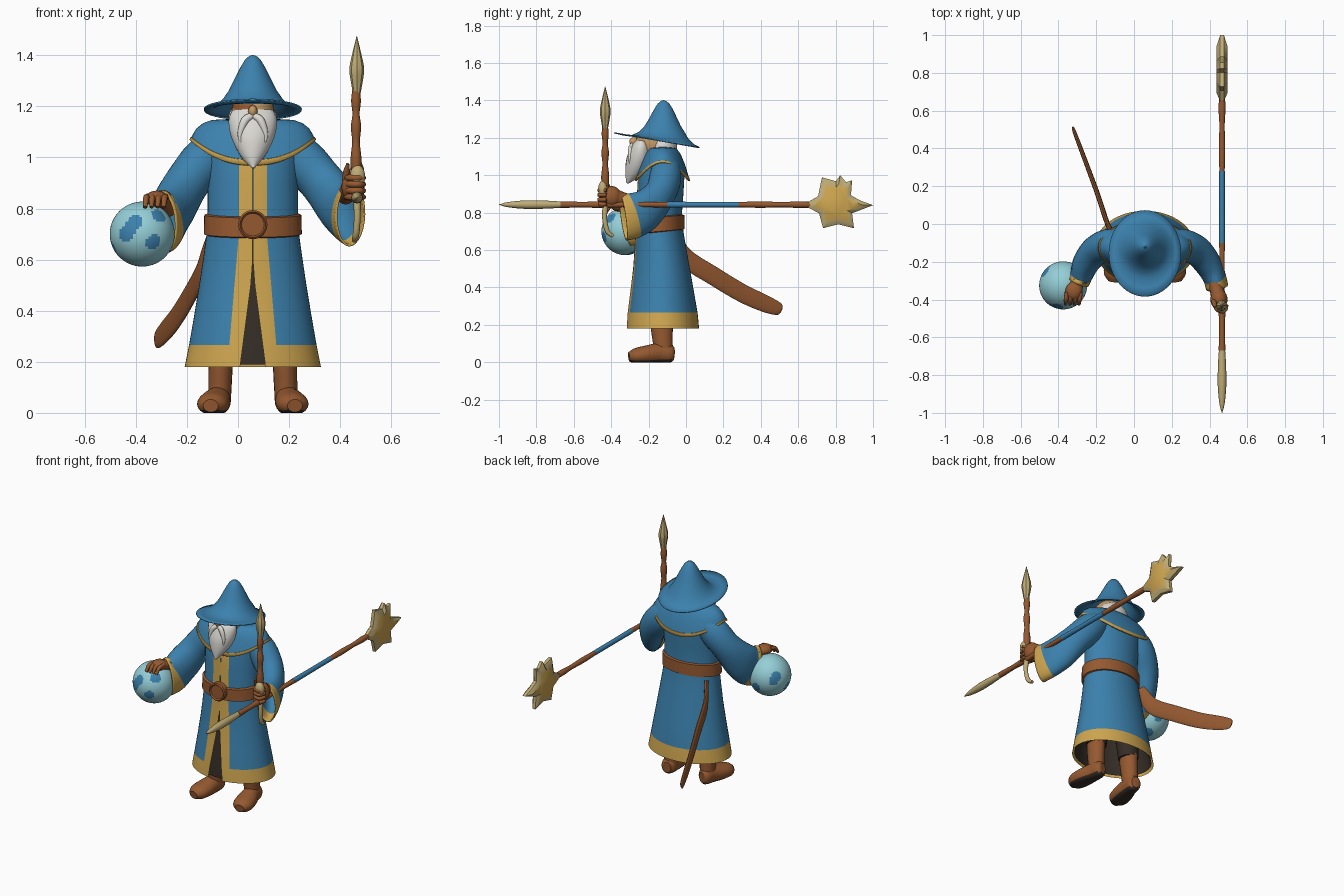
import bpy, bmesh, math
from mathutils import Vector, Matrix
from math import sin, cos, pi, asin

CX = 0.058  # mirror axis of the figure


def mat(name, r, g, b):
    m = bpy.data.materials.new(name)
    m.diffuse_color = (r, g, b, 1)
    return m


BLUE = mat("blue cloth", .045, .22, .42)
GOLD = mat("gold trim", .62, .38, .08)
BROWN = mat("brown leather", .30, .10, .03)
TAN = mat("pale tan", .52, .41, .18)
DARK = mat("dark cloth", .035, .026, .02)
WHITE = mat("white hair", .72, .70, .66)
CYAN = mat("pale cyan", .30, .62, .68)
SKIN = mat("skin", .55, .32, .13)


def finish(name, bm, mats):
    bmesh.ops.recalc_face_normals(bm, faces=bm.faces)
    me = bpy.data.meshes.new(name)
    bm.to_mesh(me)
    bm.free()
    for m in mats:
        me.materials.append(m)
    ob = bpy.data.objects.new(name, me)
    bpy.context.collection.objects.link(ob)
    return ob


def loft(name, rings, mats, rule=None, closed=True, caps=False, cap_mat=0, thick=0):
    bm = bmesh.new()
    vs = [[bm.verts.new(p) for p in r] for r in rings]
    n = len(rings[0])
    for i in range(len(rings) - 1):
        for j in range(n if closed else n - 1):
            k = (j + 1) % n
            f = bm.faces.new((vs[i][j], vs[i][k], vs[i + 1][k], vs[i + 1][j]))
            f.material_index = rule(i, j) if rule else 0
    if caps:
        for r in (vs[0], vs[-1]):
            bm.faces.new(r).material_index = cap_mat
    ob = finish(name, bm, mats)
    if thick:
        s = ob.modifiers.new("thickness", "SOLIDIFY")
        s.thickness = thick
    return ob


def smooth_path(pts, steps=4):
    P = [Vector(p) for p in pts]
    P = [P[0] * 2 - P[1]] + P + [P[-1] * 2 - P[-2]]
    out = []
    for i in range(1, len(P) - 2):
        a, b, c, d = P[i - 1:i + 3]
        for s in range(steps):
            t = s / steps
            out.append(b + (c - a) * (t / 2) + (a * 2 - b * 5 + c * 4 - d) * (t * t / 2)
                       + (b * 3 - a - c * 3 + d) * (t ** 3 / 2))
    return out + [P[-2]]


def tube(name, pts, mats, ref=(0, 0, 1), n=20, rule=None, caps=True, thick=0):
    """pts: (x, y, z, side radius, up radius)"""
    S = smooth_path(pts)
    C = [Vector(s[:3]) for s in S]
    rings = []
    for i, s in enumerate(S):
        t = (C[min(i + 1, len(C) - 1)] - C[max(i - 1, 0)]).normalized()
        side = t.cross(Vector(ref)).normalized()
        up = side.cross(t)
        a, b = max(s[3], .001), max(s[4], .001)
        rings.append([C[i] + side * a * cos(2 * pi * j / n) + up * b * sin(2 * pi * j / n)
                      for j in range(n)])
    return loft(name, rings, mats, rule, True, caps, 0, thick)


def ball(name, loc, scale, mats, rule=None, u=24, v=16):
    bm = bmesh.new()
    bmesh.ops.create_uvsphere(bm, u_segments=u, v_segments=v, radius=1)
    if rule:
        for f in bm.faces:
            f.material_index = rule(f.calc_center_median().normalized())
    bm.transform(Matrix.Translation(loc) @ Matrix.Diagonal((*scale, 1)))
    return finish(name, bm, mats)


def oval(cy, rx, ry, z, n=48):
    """ring around the body; z may depend on the angle from the front"""
    zf = z if callable(z) else (lambda a: z)
    A = [2 * pi * j / n for j in range(n)]
    return [(CX + rx * sin(a), cy - ry * cos(a), zf(a)) for a in A]


# Robe: open front below the belt, gold hem and front strips
prof = [(.18, -.125, .267, .195), (.265, -.126, .25, .188), (.38, -.128, .23, .17),
        (.5, -.131, .21, .152), (.6, -.136, .195, .139), (.70, -.142, .181, .128),
        (.79, -.144, .177, .122), (.9, -.138, .177, .124), (1.0, -.132, .182, .124),
        (1.07, -.125, .19, .115), (1.13, -.125, .14, .08)]
rings = []
for z, cy, rx, ry in prof:
    gap = max(.0005, .05 * (.56 - z) / .38)
    strip = .055 + max(0, .7 - z) * .085
    a0, a1 = asin(gap / rx), asin(strip / rx)
    half = [a0, (a0 + a1) / 2] + [a1 + (pi - a1) * k / 20 for k in range(21)]
    ang = half + [2 * pi - a for a in half[-2::-1]]
    rings.append([(CX + rx * sin(a), cy - ry * cos(a), z) for a in ang])
last = len(rings[0]) - 2
loft("robe", rings, [BLUE, GOLD],
     lambda i, j: 1 if i == 0 or j < 2 or j > last - 2 else 0, closed=False)
loft("robe_lining", [oval(cy, rx * .95, ry * .94, max(z, .19)) for z, cy, rx, ry in prof[:6]], [DARK])

# Belt and buckle
def sag(z):
    return lambda a: z - .012 * cos(a)
loft("belt", [oval(-.145, .178, .122, sag(.695)), oval(-.145, .192, .137, sag(.70)),
              oval(-.145, .190, .136, sag(.775)), oval(-.145, .176, .120, sag(.78))], [BROWN])
loft("buckle", [[(CX + r * cos(2 * pi * j / 32), y, .737 + r * sin(2 * pi * j / 32)) for j in range(32)]
                for r, y in ((.055, -.25), (.057, -.298), (.05, -.304), (.044, -.296))],
     [BROWN], caps=True)

# Shoulder mantle with gold edge
def drape(f):
    return lambda a: 1.15 + (.97 + .1 * abs(sin(a)) ** 2.3 - 1.15) * f
loft("mantle", [oval(-.125, rx, ry, drape(f)) for f, rx, ry in
                ((0, .1, .05), (.04, .16, .075), (.2, .195, .096), (.45, .22, .115),
                 (.7, .233, .13), (.88, .24, .139), (.885, .243, .142), (1, .249, .147))],
     [BLUE, GOLD], lambda i, j: 1 if i >= 5 else 0, thick=.008)

# Sleeves with gold cuffs
def sleeve(name, pts):
    total = (len(pts) - 1) * 4
    tube(name, pts, [BLUE, GOLD], n=28, caps=False, thick=.008,
         rule=lambda i, j: 1 if i >= total - 4 else 0)
sleeve("right_sleeve", [(.17, -.11, 1.07, .07, .07), (.25, -.11, .99, .085, .09), (.33, -.14, .90, .08, .09),
                        (.39, -.21, .82, .072, .11), (.425, -.28, .785, .062, .122), (.44, -.335, .775, .06, .125)])
sleeve("left_sleeve", [(-.055, -.11, 1.07, .07, .07), (-.13, -.11, .99, .085, .09), (-.20, -.14, .90, .08, .09),
                       (-.25, -.2, .81, .072, .11), (-.275, -.26, .755, .062, .12), (-.295, -.305, .745, .06, .125)])

# Boots and trouser legs, mirrored
for side, m in (("left", 1), ("right", -1)):
    def X(x):
        return x if m == 1 else 2 * CX - x
    tube(side + "_leg", [(X(-.065), -.13, .23, .06, .06), (X(-.045), -.13, .45, .07, .08),
                         (X(-.02), -.13, .69, .08, .09)], [DARK], ref=(0, 1, 0))
    tube(side + "_boot_shaft", [(X(-.068), -.13, .29, .052, .062), (X(-.068), -.13, .2, .048, .06),
                                (X(-.07), -.125, .12, .046, .054), (X(-.072), -.12, .05, .044, .05)],
         [BROWN], ref=(0, 1, 0))
    foot = tube(side + "_boot_foot", [(X(-.068), -.066, .045, .025, .035), (X(-.072), -.085, .046, .043, .05),
                                      (X(-.078), -.14, .048, .05, .056), (X(-.092), -.21, .04, .062, .05),
                                      (X(-.102), -.27, .033, .058, .042), (X(-.107), -.305, .028, .03, .025)],
                [BROWN, DARK])
    for v in foot.data.vertices:
        v.co.z = max(v.co.z, .02 if v.co.z > .02 else 0)
    for p in foot.data.polygons:
        p.material_index = 1 if p.center.z < .014 else 0

# Head, hair, beard
ball("head", (CX, -.17, 1.17), (.085, .1, .1), [SKIN, BROWN],
     lambda d: 1 if d.x < 0 and d.z > .15 else 0)
ball("nose", (CX, -.278, 1.18), (.018, .025, .025), [SKIN])
ball("hair", (CX, -.125, 1.15), (.096, .078, .085), [WHITE])
tube("beard", [(CX, -.235, 1.185, .08, .03), (CX, -.24, 1.15, .094, .052), (CX, -.25, 1.1, .09, .062),
               (CX, -.268, 1.05, .072, .058), (CX, -.292, 1.0, .042, .036), (CX + .002, -.315, .958, .004, .006)],
     [WHITE], ref=(0, 1, 0))
for s in (-1, 1):
    tube("moustache", [(CX, -.285, 1.165, .012, .012), (CX + s * .03, -.295, 1.145, .016, .014),
                       (CX + s * .05, -.30, 1.09, .01, .01), (CX + s * .045, -.305, 1.05, .002, .002)],
         [WHITE], ref=(0, 1, 0), n=10)

# Pointed hat with tilted brim
def tilt(z, k):
    return lambda a: z + k * cos(a)
loft("hat", [oval(cy, rx, ry, tilt(z, k)) for cy, rx, ry, z, k in
             ((-.155, .192, .228, 1.19, .04), (-.148, .165, .19, 1.193, .026), (-.138, .138, .15, 1.206, .01),
              (-.13, .115, .122, 1.232, 0), (-.125, .094, .098, 1.262, 0), (-.122, .075, .077, 1.30, 0),
              (-.12, .05, .052, 1.35, 0), (-.12, .031, .032, 1.382, 0), (-.12, .016, .016, 1.396, 0),
              (-.12, .001, .001, 1.402, 0))], [BLUE], thick=.006)

# Globe with blue patches
spots = [Vector(d).normalized() for d in
         ((-.5, -.85, 0), (-.38, -.9, .18), (-.2, -.88, .38), (.35, -.9, -.25), (.5, -.6, .55),
          (-.7, .5, .3), (-.6, .6, .1), (.1, .9, -.3), (-.9, -.1, -.4), (.2, .3, -.9))]
ball("globe", (-.375, -.325, .70), (.127, .127, .127), [CYAN, BLUE],
     lambda d: 1 if any(d.dot(s) > .972 for s in spots) else 0, 64, 40)

# Hands: left on the globe, right in a fist
tube("left_forearm", [(-.27, -.24, .80, .035, .035), (-.295, -.3, .825, .034, .03), (-.315, -.35, .838, .04, .028)], [BROWN])
ball("left_hand", (-.318, -.355, .838), (.045, .048, .032), [BROWN])
for k in range(4):
    x = -.355 + k * .024
    tube("left_finger", [(x, -.36, .848, .011, .011), (x - .005, -.40, .84, .012, .012),
                         (x - .008, -.425, .805, .008, .008)], [BROWN], n=10)
tube("right_forearm", [(.42, -.26, .85, .035, .035), (.435, -.34, .87, .036, .04), (.45, -.39, .885, .04, .048)], [BROWN])
ball("right_hand", (.45, -.40, .885), (.045, .055, .058), [BROWN])
for k in range(4):
    z = .845 + k * .025
    tube("right_finger", [(.425, -.40, z, .012, .012), (.438, -.448, z, .013, .013),
                          (.475, -.46, z, .013, .013), (.492, -.425, z, .01, .01)], [BROWN], n=10)
tube("right_thumb", [(.42, -.40, .90, .014, .014), (.425, -.42, .945, .013, .013), (.43, -.44, .975, .006, .006)],
     [BROWN], ref=(0, 1, 0), n=10)
ball("wand_grip", (.468, -.445, .925), (.03, .025, .045), [TAN])

# Upright wand: spear tip, knotted stick, hooked foot
tube("wand_tip", [(.465, -.432, z, r, r) for z, r in
                  ((1.24, .013), (1.29, .022), (1.345, .029), (1.40, .019), (1.475, .001))], [TAN], ref=(0, 1, 0), n=8)
tube("wand_stick", [(.462, -.432, z, r, r) for z, r in
                    ((.84, .016), (.95, .02), (1.0, .021), (1.06, .015), (1.12, .02), (1.17, .014), (1.22, .019), (1.27, .014))],
     [BROWN], ref=(0, 1, 0), n=12)
tube("wand_foot", [(.465, -.43, .85, .016, .016), (.467, -.435, .77, .013, .013), (.462, -.42, .70, .013, .013),
                   (.455, -.39, .675, .01, .01)], [TAN], ref=(0, 1, 0), n=12)

# Long horizontal staff in coloured lengths
for name, m, seg in (("staff_point", TAN, ((-1, .001), (-.95, .014), (-.85, .023), (-.74, .021), (-.66, .016))),
                     ("staff_front", BROWN, ((-.67, .018), (-.55, .015), (-.45, .018), (-.3, .013), (-.1, .015))),
                     ("staff_middle", BLUE, ((-.1, .016), (.1, .015), (.28, .015))),
                     ("staff_back", BROWN, ((.28, .014), (.4, .017), (.52, .014), (.6, .018), (.68, .016)))):
    tube(name, [(.466, y, .843, r, r) for y, r in seg], [m], n=12)

# Staff head: spiked plate with gold centre
star = [(.65, .856), (.706, .888), (.727, .989), (.802, .968), (.824, 1.0), (.856, .963), (.888, .973),
        (.882, .893), (.93, .866), (1.0, .84), (.93, .813), (.888, .797), (.898, .717), (.813, .738),
        (.733, .717), (.711, .797), (.65, .829)]
loft("staff_head", [[(.466 + x, .80 + (y - .80) * s, .845 + (z - .845) * s) for y, z in star]
                    for x, s in ((-.028, .72), (-.010, 1), (.010, 1), (.028, .72))],
     [TAN, GOLD], caps=True, cap_mat=1)

# Curved sheath hanging from the belt
tube("sheath", [(-.105, -.06, .69, .012, .025), (-.14, .0, .56, .013, .048), (-.19, .15, .46, .013, .05),
                (-.245, .3, .37, .012, .049), (-.29, .42, .315, .011, .046), (-.318, .495, .285, .009, .034),
                (-.322, .512, .278, .003, .012)], [BROWN], n=16)

# Smooth shading with sharp edges kept
for ob in bpy.context.collection.objects:
    ob.select_set(True)
    bpy.context.view_layer.objects.active = ob
bpy.ops.object.shade_smooth_by_angle(angle=math.radians(40))
